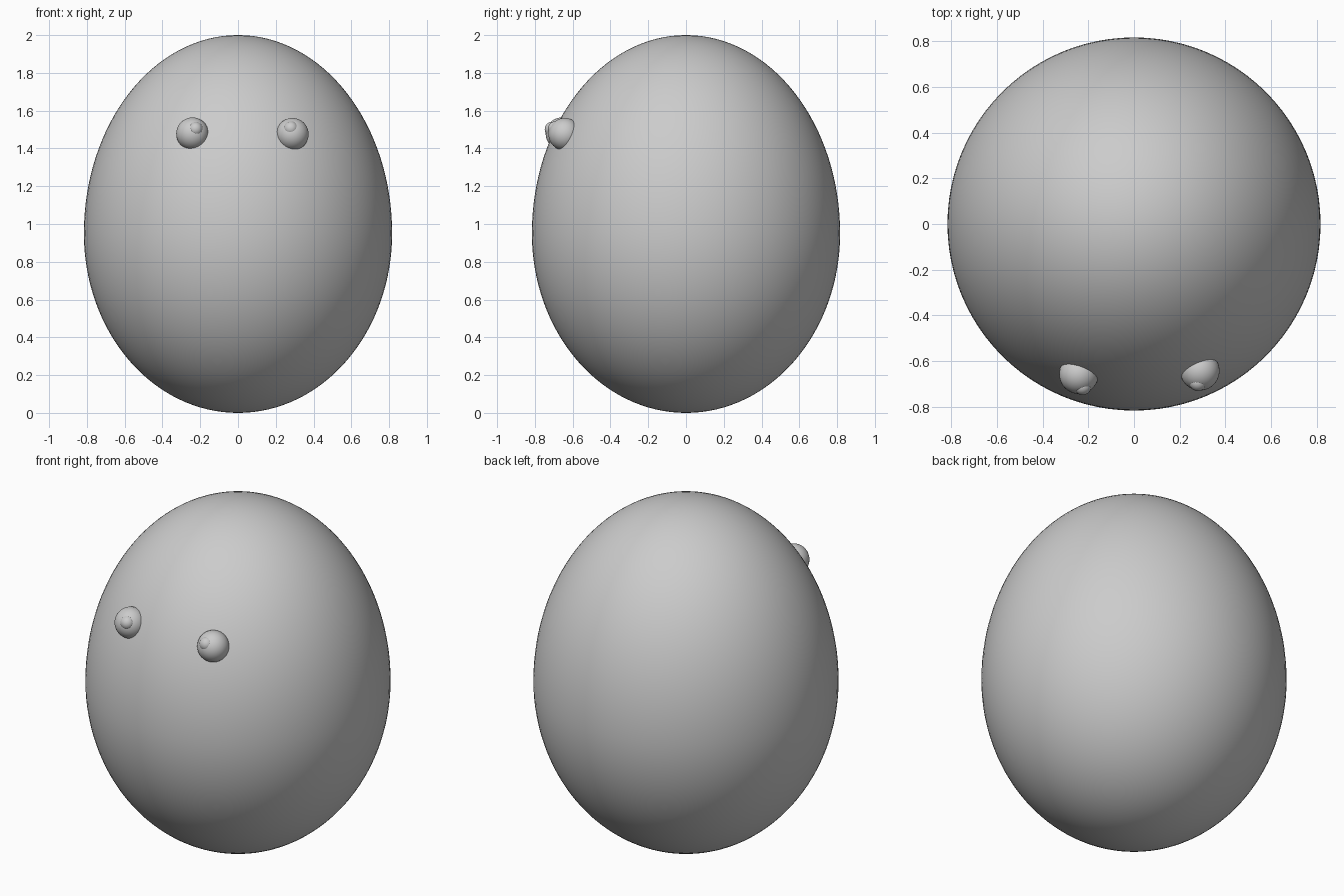
import bpy, math

if "Cube" in bpy.data.objects:
    bpy.data.objects.remove(bpy.data.objects["Cube"])


def smooth(obj):
    for p in obj.data.polygons:
        p.use_smooth = True


def ball(name, centre, radius, segments=40, rings=20):
    bpy.ops.mesh.primitive_uv_sphere_add(segments=segments, ring_count=rings,
                                         radius=radius, location=centre)
    obj = bpy.context.object
    obj.name = name
    smooth(obj)
    return obj


# egg body: a sphere with different upper and lower heights
body = ball("egg_body", (0, 0, 0), 1.0, 96, 64)
WAIST, TOP, BOTTOM, RADIUS = 0.95, 2.0, 0.0, 0.816
for v in body.data.vertices:
    height = TOP - WAIST if v.co.z > 0 else WAIST - BOTTOM
    v.co = (v.co.x * RADIUS, v.co.y * RADIUS, WAIST + v.co.z * height)

# eyes half sunk in the shell, each with a small raised pupil
eyes = {
    "left": ((-0.241, -0.657, 1.478), (-0.225, -0.709, 1.502)),
    "right": ((0.288, -0.642, 1.475), (0.280, -0.692, 1.505)),
}
for side, (eye, pupil) in eyes.items():
    ball(side + "_eye", eye, 0.086)
    ball(side + "_pupil", pupil, 0.039, 24, 12)
